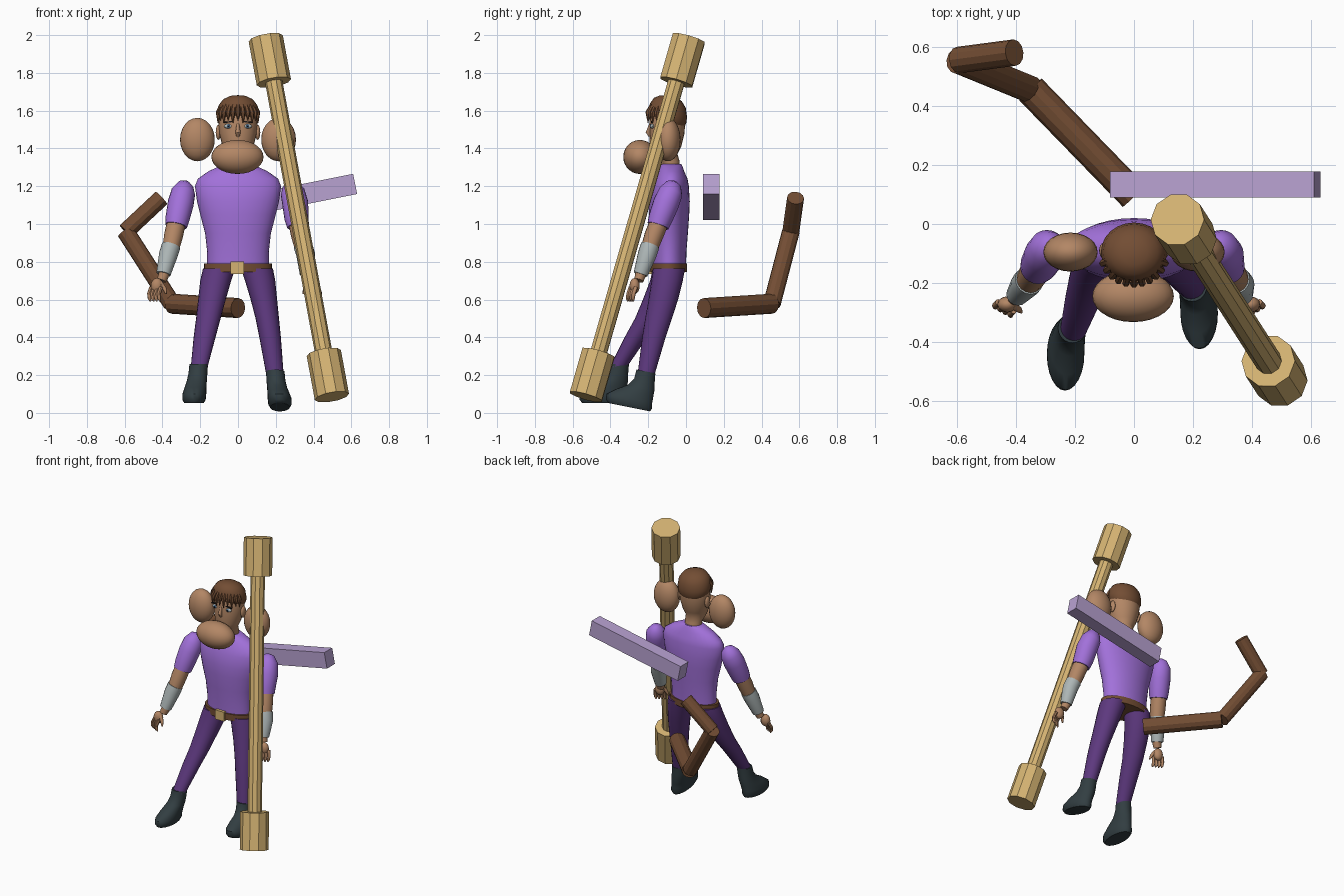
import bpy, bmesh, math
from mathutils import Vector, Matrix


def material(name, rgb):
    m = bpy.data.materials.new(name)
    m.diffuse_color = (*rgb, 1)
    return m


TAN = material("tan wood", (0.66, 0.45, 0.17))
SHIRT = material("light purple cloth", (0.36, 0.165, 0.70))
PANTS = material("dark purple cloth", (0.11, 0.04, 0.21))
SKIN = material("skin", (0.45, 0.24, 0.13))
BROWN = material("brown", (0.171, 0.075, 0.034))
BOOT = material("dark slate", (0.032, 0.048, 0.054))
GREY = material("pale grey", (0.42, 0.47, 0.47))
LILAC = material("lilac", (0.48, 0.36, 0.64))
BLUE = material("eye blue", (0.08, 0.17, 0.3))
BLACK = material("black", (0.012, 0.01, 0.01))


def finish(name, bm, mat, angle=45):
    """Turn a bmesh into an object, smooth except across sharp edges."""
    bmesh.ops.recalc_face_normals(bm, faces=bm.faces)
    for f in bm.faces:
        f.smooth = True
    for e in bm.edges:
        e.smooth = e.calc_face_angle(0) < math.radians(angle)
    me = bpy.data.meshes.new(name)
    bm.to_mesh(me)
    bm.free()
    me.materials.append(mat)
    ob = bpy.data.objects.new(name, me)
    bpy.context.collection.objects.link(ob)
    return ob


def skin_rings(name, rings, mat, angle=45):
    """Join lists of points into a closed tube with end caps."""
    bm = bmesh.new()
    vs = [[bm.verts.new(p) for p in r] for r in rings]
    n = len(vs[0])
    for a, b in zip(vs, vs[1:]):
        for i in range(n):
            j = (i + 1) % n
            bm.faces.new((a[i], a[j], b[j], b[i]))
    bm.faces.new(vs[0])
    bm.faces.new(vs[-1])
    return finish(name, bm, mat, angle)


def stack(name, levels, mat, n=24, x=0, lean=(0, 0)):
    """Horizontal ellipses (z, y, rx, ry[, x]); lean = (slope in y, pivot y) tilts the sole."""
    rings = []
    for lv in levels:
        z, cy, rx, ry = lv[:4]
        cx = x + (lv[4] if len(lv) > 4 else 0)
        ring = []
        for i in range(n):
            t = 2 * math.pi * i / n
            y = cy + ry * math.sin(t)
            ring.append((cx + rx * math.cos(t), y, z + lean[0] * (y - lean[1])))
        rings.append(ring)
    return skin_rings(name, rings, mat)


def tube(name, pts, mat, n=16, angle=45):
    """Round tube through (x, y, z, radius) stations."""
    ps = [Vector(p[:3]) for p in pts]
    rings = []
    for k, p in enumerate(ps):
        d = (ps[min(k + 1, len(ps) - 1)] - ps[max(k - 1, 0)]).normalized()
        u = d.cross(Vector((0, 1, 0.01))).normalized()
        v = d.cross(u)
        rings.append([p + pts[k][3] * (u * math.cos(2 * math.pi * i / n) + v * math.sin(2 * math.pi * i / n))
                      for i in range(n)])
    return skin_rings(name, rings, mat, angle)


def ellipsoid(name, c, r, mat, seg=24):
    bm = bmesh.new()
    bmesh.ops.create_uvsphere(bm, u_segments=seg, v_segments=seg // 2, radius=1,
                              matrix=Matrix.Translation(c) @ Matrix.Diagonal((*r, 1)))
    return finish(name, bm, mat)


def box(name, c, size, mat, tilt=0):
    bm = bmesh.new()
    bmesh.ops.create_cube(bm, size=1, matrix=Matrix.Translation(c) @ Matrix.Rotation(tilt, 4, 'Y')
                          @ Matrix.Diagonal((*size, 1)))
    return finish(name, bm, mat)


# Staff with thick end caps
top, bottom = Vector((0.147, 0.015, 1.982)), Vector((0.497, -0.53, 0.085))
for nm, a, b, r in (("staff_shaft", 0.05, 0.95, 0.046),
                    ("staff_top_cap", 0, 0.122, 0.092), ("staff_bottom_cap", 0.878, 1, 0.092)):
    tube(nm, [(*top.lerp(bottom, a), r), (*top.lerp(bottom, b), r)], TAN, 10, 30)

# Jointed tail
joints = [(0, 0.095, 0.555), (-0.35, 0.455, 0.578), (-0.595, 0.555, 0.96), (-0.405, 0.58, 1.138)]
for i, r in enumerate((0.053, 0.047, 0.045)):
    tube("tail_segment", [(*joints[i], r), (*joints[i + 1], r)], BROWN, 12, 25)

# Floating plank behind the shoulders
box("plank", (0.275, 0.133, 1.143), (0.704, 0.088, 0.109), LILAC, -math.radians(11.3))

# Torso, belt and buckle
stack("shirt", [(0.77, -0.09, 0.163, 0.09), (0.85, -0.09, 0.163, 0.092), (0.95, -0.09, 0.174, 0.1),
                (1.05, -0.09, 0.2, 0.107), (1.12, -0.088, 0.217, 0.108), (1.2, -0.085, 0.228, 0.1),
                (1.24, -0.08, 0.212, 0.088), (1.28, -0.08, 0.155, 0.07), (1.305, -0.078, 0.1, 0.06),
                (1.317, -0.078, 0.068, 0.053)], SHIRT, 32)
stack("belt", [(0.745, -0.092, 0.18, 0.098), (0.79, -0.092, 0.18, 0.098)], BROWN, 32)
box("buckle", (-0.004, -0.19, 0.768), (0.07, 0.02, 0.065), TAN)

# Head, neck and hair
stack("head", [(1.27, -0.08, 0.06, 0.052), (1.335, -0.085, 0.057, 0.05), (1.37, -0.115, 0.065, 0.07),
               (1.41, -0.11, 0.082, 0.085), (1.48, -0.1, 0.1, 0.092), (1.55, -0.098, 0.104, 0.094),
               (1.62, -0.095, 0.088, 0.083), (1.66, -0.095, 0.05, 0.05)], SKIN)
stack("hair", [(1.53, -0.085, 0.095, 0.08), (1.55, -0.09, 0.109, 0.093), (1.58, -0.095, 0.112, 0.1),
               (1.625, -0.096, 0.104, 0.095), (1.658, -0.096, 0.08, 0.074), (1.675, -0.096, 0.045, 0.042),
               (1.68, -0.096, 0.01, 0.01)], BROWN, 24, lean=(-0.12, -0.09))
for i in range(11):
    t = math.radians(-160 + 14 * i)
    c, s = math.cos(t), math.sin(t)
    tube("fringe_strand", [(0.09 * c, -0.096 + 0.085 * s, 1.63, 0.012),
                           (0.112 * c, -0.096 + 0.108 * s, 1.59, 0.013),
                           (0.113 * c, -0.096 + 0.108 * s, 1.535 + 0.012 * (i % 2), 0.002)], BROWN, 6)
tube("nose", [(0, -0.188, 1.53, 0.007), (0, -0.2, 1.485, 0.014), (0, -0.19, 1.465, 0.009)], SKIN, 10)
for s in (-1, 1):
    ellipsoid("eye_white", (s * 0.05, -0.178, 1.518), (0.024, 0.01, 0.013), GREY, 16)
    ellipsoid("eye_iris", (s * 0.05, -0.185, 1.518), (0.01, 0.006, 0.011), BLUE, 12)
    ellipsoid("eye_pupil", (s * 0.05, -0.189, 1.518), (0.005, 0.004, 0.005), BLACK, 10)
    box("eyebrow", (s * 0.052, -0.182, 1.54), (0.052, 0.009, 0.007), BLACK, s * 0.12)
    ellipsoid("small_ear", (s * 0.104, -0.09, 1.485), (0.014, 0.025, 0.04), SKIN, 16)
    # Oversized round ears
    ellipsoid("big_ear", (s * 0.215, -0.095, 1.447), (0.092, 0.066, 0.115), SKIN)
ellipsoid("muzzle", (-0.003, -0.244, 1.355), (0.138, 0.088, 0.09), SKIN, 28)

# Arms: x of elbow, wrist and hand differ a little per side
for s, xe, xw, xh in ((-1, 0.328, 0.395, 0.437), (1, 0.318, 0.365, 0.402)):
    tube("sleeve", [(s * 0.265, -0.06, 1.222, 0.012), (s * 0.275, -0.066, 1.208, 0.042),
                    (s * 0.289, -0.08, 1.17, 0.064), (s * 0.303, -0.105, 1.11, 0.069),
                    (s * (xe - 0.008), -0.135, 1.03, 0.064), (s * xe, -0.148, 0.99, 0.058)], SHIRT, 20)
    tube("forearm", [(s * xe, -0.146, 1.0, 0.05), (s * (xe + 0.013), -0.17, 0.94, 0.05),
                     (s * (xe + 0.03), -0.198, 0.86, 0.044), (s * xw, -0.243, 0.725, 0.028),
                     (s * (xw + 0.01), -0.25, 0.70, 0.025)], SKIN)
    tube("bracer", [(s * (xe + 0.026), -0.19, 0.885, 0.05), (s * (xe + 0.04), -0.205, 0.84, 0.05),
                    (s * xw, -0.24, 0.735, 0.038)], GREY)
    # Hand with four fingers and a thumb
    ellipsoid("palm", (s * (xh - 0.008), -0.272, 0.672), (0.033, 0.027, 0.042), SKIN, 16)
    for k in range(4):
        o = (k - 1.5) * 0.019
        x, y = xh - o * 0.9, -0.285 - o * 0.5
        tube("finger", [(s * (x - 0.004), y + 0.006, 0.665, 0.011), (s * (x + 0.008), y - 0.006, 0.63, 0.0105),
                        (s * (x + 0.006), y - 0.01, 0.605, 0.009), (s * x, y - 0.008, 0.59, 0.004)], SKIN, 8)
    tube("thumb", [(s * (xh - 0.025), -0.275, 0.69, 0.013), (s * (xh - 0.048), -0.29, 0.658, 0.011),
                   (s * (xh - 0.056), -0.298, 0.63, 0.005)], SKIN, 8)

# Legs: the left one steps forward
stack("left_leg", [(0.765, -0.09, 0.085, 0.085, -0.1), (0.7, -0.105, 0.082, 0.085, -0.118),
                   (0.6, -0.15, 0.073, 0.078, -0.138), (0.5, -0.2, 0.065, 0.07, -0.157),
                   (0.4, -0.265, 0.058, 0.06, -0.177), (0.24, -0.36, 0.044, 0.045, -0.206)], PANTS, 20)
stack("right_leg", [(0.765, -0.09, 0.085, 0.085, 0.1), (0.7, -0.1, 0.08, 0.083, 0.117),
                    (0.6, -0.12, 0.07, 0.078, 0.137), (0.5, -0.145, 0.062, 0.071, 0.155),
                    (0.4, -0.17, 0.057, 0.062, 0.17), (0.2, -0.212, 0.046, 0.045, 0.196)], PANTS, 20)

# Boots: ankle shaft flowing into a long rounded foot
profile = [(0.215, 0, 0.049, 0.05, 0), (0.165, -0.008, 0.05, 0.054, 0.004), (0.125, -0.025, 0.053, 0.07, 0.01),
           (0.09, -0.06, 0.058, 0.099, 0.017), (0.055, -0.088, 0.063, 0.121, 0.023),
           (0.025, -0.09, 0.062, 0.122, 0.025), (0.008, -0.088, 0.052, 0.11, 0.025)]
for nm, s, x, y, z, slope in (("left_boot", -1, 0.208, -0.352, 0.045, 0.0),
                              ("right_boot", 1, 0.197, -0.212, 0.0, -0.2)):
    stack(nm, [(h + z, y + dy, rx, ry, s * (x + dx)) for h, dy, rx, ry, dx in profile],
          BOOT, 24, lean=(slope, -0.19))
